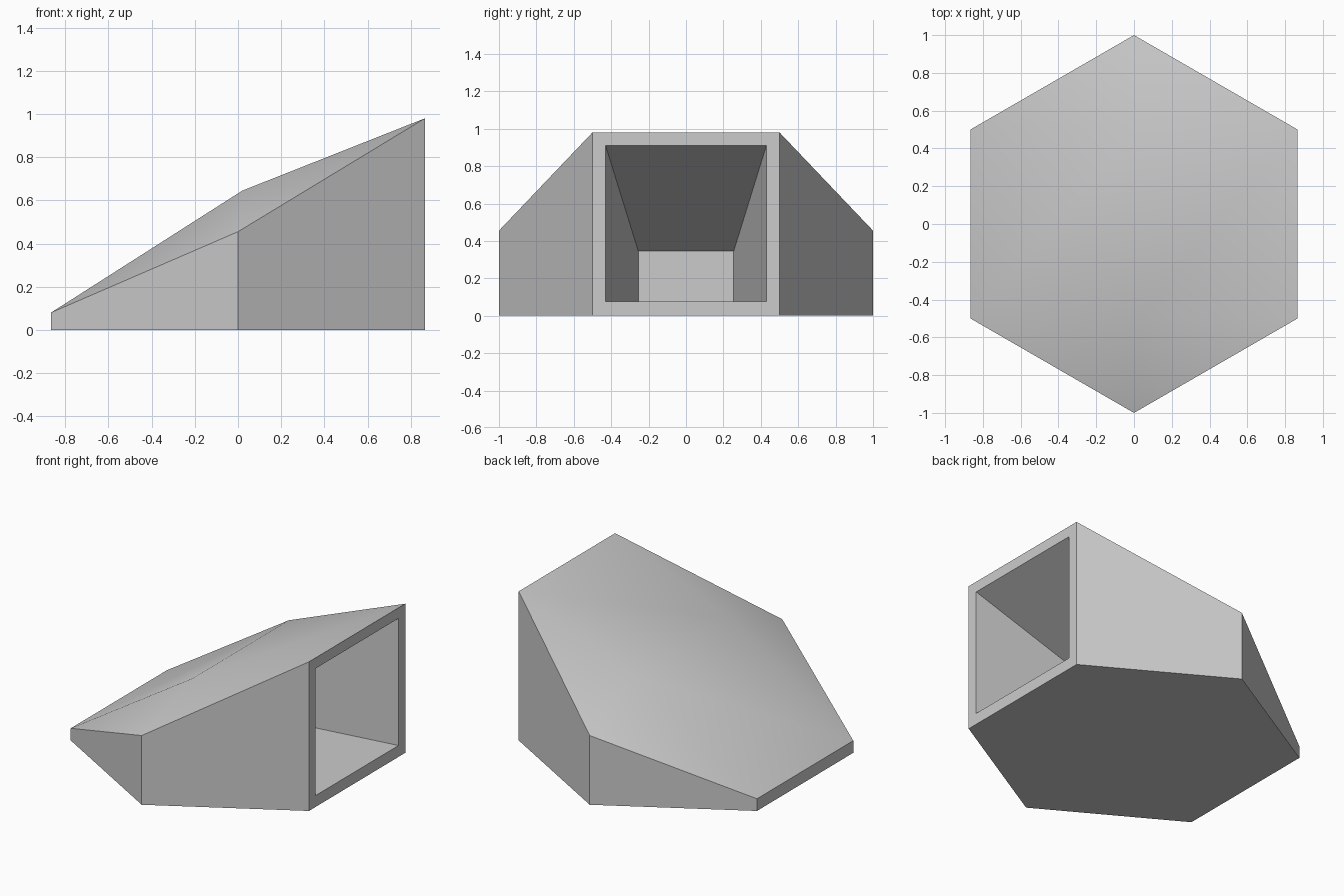
import bpy, bmesh, math

cube = bpy.data.objects.get("Cube")
if cube:
    bpy.data.objects.remove(cube, do_unlink=True)

# Single grey material
grey = bpy.data.materials.new("light_grey")
grey.use_nodes = True
colour = (0.6, 0.6, 0.6, 1)
grey.diffuse_color = colour
grey.node_tree.nodes["Principled BSDF"].inputs["Base Color"].default_value = colour

bm = bmesh.new()


def face(*verts):
    return bm.faces.new(verts)


def rectangle(x, half_width, low, high):
    """Upright rectangle facing +x, counter-clockwise."""
    corners = ((-1, low), (1, low), (1, high), (-1, high))
    return [bm.verts.new((x, s * half_width, z)) for s, z in corners]


def bridge(a, b):
    """Quads joining two rectangular loops."""
    for i in range(4):
        j = (i + 1) % 4
        face(a[i], a[j], b[j], b[i])


# Hexagonal base and rim, the rim climbing towards +x
rim_heights = (0.98, 0.455, 0.08, 0.08, 0.455, 0.98)
base, rim = [], []
for i, height in enumerate(rim_heights):
    angle = math.radians(30 + 60 * i)
    x, y = math.cos(angle), math.sin(angle)
    base.append(bm.verts.new((x, y, 0)))
    rim.append(bm.verts.new((x, y, height)))
face(*reversed(base))

# Outer walls, leaving the +x side open
for i in range(5):
    face(base[i], base[i + 1], rim[i + 1], rim[i])

# Softly bent roof with a raised middle
back = bm.verts.new((0.02, 0.5, 0.645))
front = bm.verts.new((0.02, -0.5, 0.645))
roof = [
    face(rim[0], back, front, rim[5]),
    face(back, rim[2], rim[3], front),
    face(rim[0], rim[1], back),
    face(rim[1], rim[2], back),
    face(rim[5], front, rim[4]),
    face(rim[4], front, rim[3]),
]

# Opening frame and tapering hollow
outer = [base[5], base[0], rim[0], rim[5]]
opening = rectangle(math.cos(math.radians(30)), 0.43, 0.075, 0.91)
inner = rectangle(-0.33, 0.255, 0.075, 0.345)
bridge(outer, opening)
bridge(opening, inner)
face(*inner)

bmesh.ops.recalc_face_normals(bm, faces=bm.faces)
mesh = bpy.data.meshes.new("hollow_wedge")
bm.to_mesh(mesh)
bm.free()
mesh.materials.append(grey)

wedge = bpy.data.objects.new("hollow_wedge", mesh)
bpy.context.collection.objects.link(wedge)
bpy.ops.object.select_all(action="DESELECT")
wedge.select_set(True)
bpy.context.view_layer.objects.active = wedge
bpy.ops.object.shade_smooth_by_angle(angle=math.radians(30))
